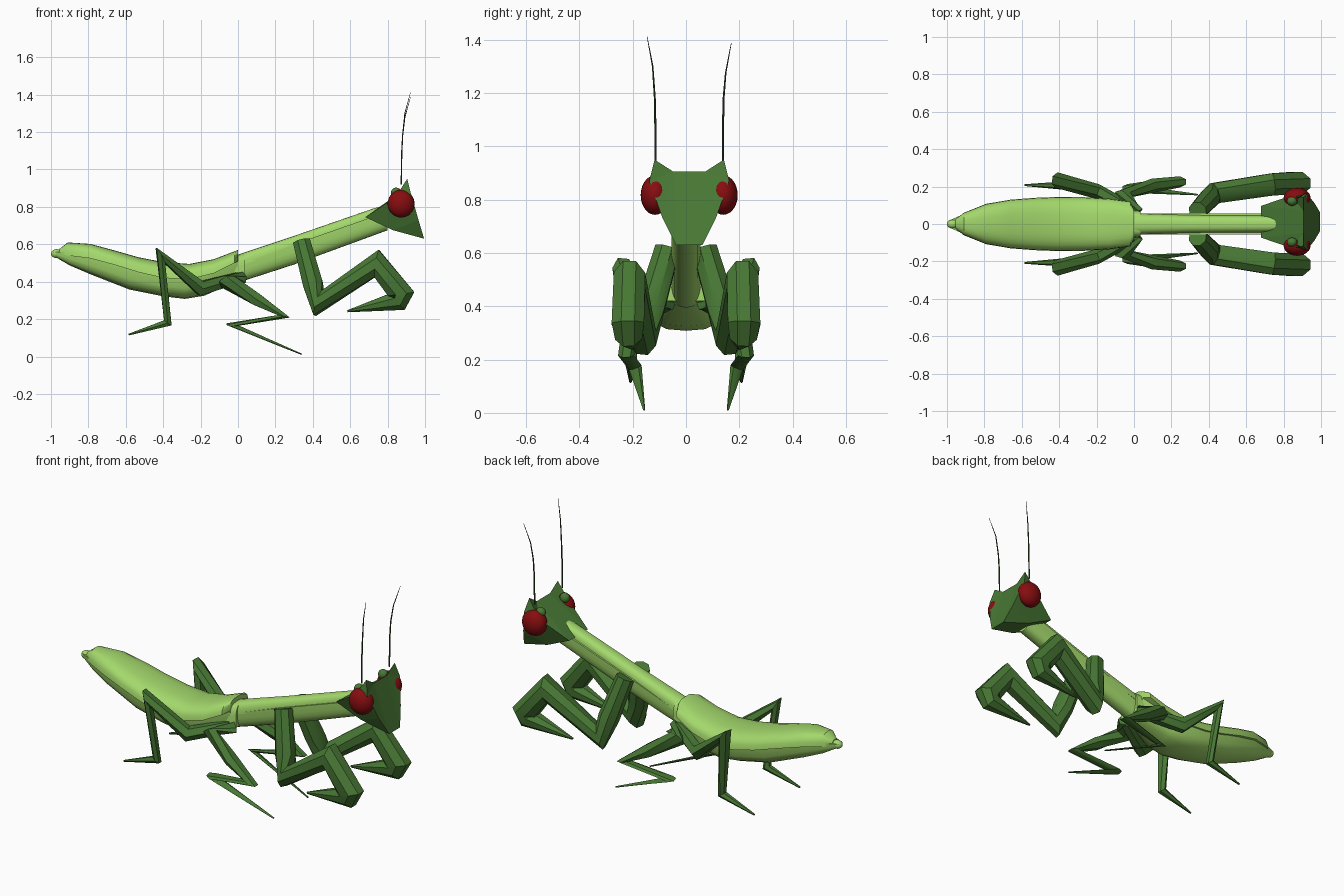
import bpy, bmesh, math
from mathutils import Vector

if "Cube" in bpy.data.objects:
    bpy.data.objects.remove(bpy.data.objects["Cube"])


def material(name, rgb):
    m = bpy.data.materials.new(name)
    m.diffuse_color = (*rgb, 1)
    m.use_nodes = True
    m.node_tree.nodes["Principled BSDF"].inputs["Base Color"].default_value = m.diffuse_color
    return m


LIGHT = material("light_green", (0.37, 0.69, 0.15))
DARK = material("dark_green", (0.065, 0.19, 0.035))
RED = material("eye_red", (0.24, 0.004, 0.005))
FEELER = material("feeler_green", (0.03, 0.07, 0.02))


def finish(name, bm, mat, angle=35):
    bmesh.ops.recalc_face_normals(bm, faces=bm.faces)
    me = bpy.data.meshes.new(name)
    bm.to_mesh(me)
    bm.free()
    me.materials.append(mat)
    ob = bpy.data.objects.new(name, me)
    bpy.context.collection.objects.link(ob)
    bpy.ops.object.select_all(action='DESELECT')
    bpy.context.view_layer.objects.active = ob
    ob.select_set(True)
    if angle:
        bpy.ops.object.shade_smooth_by_angle(angle=math.radians(angle))
    return ob


def loft(name, rings, mat, angle=35):
    bm = bmesh.new()
    vs = [[bm.verts.new(p) for p in r] for r in rings]
    n = len(vs[0])
    for a, b in zip(vs, vs[1:]):
        for i in range(n):
            j = (i + 1) % n
            bm.faces.new((a[i], a[j], b[j], b[i]))
    bm.faces.new(vs[0])
    bm.faces.new(vs[-1])
    return finish(name, bm, mat, angle)


def dome(name, stations, mat, power=0.75, n=12, angle=35):
    """Half-round shell along x; stations are (x, half width, edge z, peak z)."""
    rings = []
    for x, w, ze, zp in stations:
        ring = []
        for i in range(n + 1):
            a = math.pi * i / n
            c, s = math.cos(a), max(math.sin(a), 0)
            ring.append((x, w * math.copysign(abs(c) ** power, c),
                         ze + (zp - ze) * s ** power))
        rings.append(ring)
    return loft(name, rings, mat, angle)


def tube(name, pts, mat, side=1, sides=8, cap=1.25):
    """Mitred limb; points are (x, y, z, radius)."""
    P = [Vector((p[0], p[1] * side, p[2])) for p in pts]
    rings = []
    for i, p in enumerate(P):
        d1 = (p - P[max(i - 1, 0)]).normalized()
        d2 = (P[min(i + 1, len(P) - 1)] - p).normalized()
        t = (d1 + d2).normalized()
        ref = d2 if i == 0 else d1
        stretch = min(cap, 1 / max(abs(t.dot(ref)), 0.1))
        v = Vector((0, 1, 0))
        v = (v - t * v.dot(t)).normalized()
        u = v.cross(t)
        r = pts[i][3]
        rings.append([p + u * (math.cos(a) * r * stretch) + v * (math.sin(a) * r)
                      for a in [math.tau * (k + 0.5) / sides for k in range(sides)]])
    return loft(name, rings, mat, 40)


def ball(name, loc, scale, mat):
    bm = bmesh.new()
    bmesh.ops.create_uvsphere(bm, u_segments=24, v_segments=14, radius=1)
    for v in bm.verts:
        v.co = Vector(a * b for a, b in zip(v.co, scale)) + Vector(loc)
    return finish(name, bm, mat, 60)


# Folded wings and the abdomen hanging below them
dome("wings", [(-0.955, 0.025, 0.545, 0.575), (-0.91, 0.06, 0.54, 0.61),
               (-0.79, 0.108, 0.525, 0.602), (-0.66, 0.13, 0.49, 0.567),
               (-0.53, 0.14, 0.45, 0.53), (-0.40, 0.145, 0.42, 0.505),
               (-0.26, 0.143, 0.412, 0.495), (-0.13, 0.135, 0.445, 0.52),
               (-0.02, 0.12, 0.50, 0.562), (0.0, 0.08, 0.51, 0.57)], LIGHT)
dome("abdomen", [(-0.99, 0.018, 0.56, 0.54), (-0.90, 0.058, 0.56, 0.487),
                 (-0.79, 0.095, 0.545, 0.44), (-0.58, 0.125, 0.48, 0.358),
                 (-0.40, 0.135, 0.44, 0.322), (-0.285, 0.135, 0.43, 0.308),
                 (-0.18, 0.13, 0.45, 0.325), (0.0, 0.075, 0.52, 0.405)],
     LIGHT, power=0.65, n=8, angle=30)
ball("tail_tip", (-0.97, 0, 0.55), (0.03, 0.025, 0.024), LIGHT)

# Long thorax with a back plate and a collar
dome("thorax", [(0.0, 0.055, 0.49, 0.395), (0.3, 0.055, 0.60, 0.492),
                (0.80, 0.055, 0.775, 0.675)], LIGHT)
dome("back_plate", [(0.0, 0.058, 0.482, 0.545), (0.3, 0.048, 0.585, 0.645),
                    (0.72, 0.045, 0.735, 0.79), (0.79, 0.035, 0.765, 0.81)], LIGHT)
dome("collar", [(-0.02, 0.078, 0.41, 0.54), (0.035, 0.07, 0.42, 0.55)], LIGHT, power=0.5)

# Wedge-shaped head: half outline mirrored across its centre
HY = 0.012
half = [(0.905, 0.06, 0.905), (0.905, 0.13, 0.95), (0.925, 0.15, 0.87),
        (0.965, 0.10, 0.73), (0.995, 0.05, 0.63),
        (0.68, 0.085, 0.745), (0.83, 0.07, 0.675), (0.84, 0.14, 0.85)]
bm = bmesh.new()
L, R = ([bm.verts.new((x, HY + s * y, z)) for x, y, z in half] for s in (1, -1))
for h in (L, R):
    for f in [(0, 1, 2), (0, 2, 3), (0, 3, 4), (0, 5, 7), (0, 7, 1),
              (1, 7, 2), (7, 5, 6), (7, 6, 3), (7, 3, 2), (6, 4, 3)]:
        bm.faces.new([h[i] for i in f])
for a, b in [(0, 4), (4, 6), (6, 5), (5, 0)]:
    bm.faces.new((L[a], L[b], R[b], R[a]))
finish("head", bm, DARK, 0)

for s, tag in ((1, "left"), (-1, "right")):
    # Eyes, small bumps behind them and feelers
    ball(f"{tag}_eye", (0.872, HY + s * 0.128, 0.817), (0.072, 0.054, 0.074), RED)
    ball(f"{tag}_feeler_socket", (0.845, HY + s * 0.11, 0.875), (0.028, 0.025, 0.028), DARK)
    drop = 0.012 * (1 + s)
    tube(f"{tag}_feeler", [(0.873, 0.127 + s * HY, 0.92, 0.004),
                           (0.875, 0.127 + s * HY, 1.08, 0.004),
                           (0.88, 0.129 + s * HY, 1.18, 0.0035),
                           (0.892, 0.137 + s * HY, 1.30 - drop, 0.0028),
                           (0.922, 0.158 + s * HY, 1.412 - drop, 0.001)],
         FEELER, s, 6)
    # Grasping front legs
    tube(f"{tag}_front_leg", [(0.34, 0.07, 0.615, 0.05), (0.40, 0.135, 0.39, 0.058),
                              (0.432, 0.165, 0.285, 0.06), (0.742, 0.212, 0.497, 0.064),
                              (0.872, 0.218, 0.335, 0.066), (0.855, 0.215, 0.295, 0.055),
                              (0.585, 0.20, 0.242, 0.006)], DARK, s)
    # Middle legs
    tube(f"{tag}_middle_leg", [(0.02, 0.06, 0.42, 0.035), (-0.055, 0.16, 0.40, 0.04),
                               (0.10, 0.205, 0.305, 0.038), (0.245, 0.225, 0.215, 0.03),
                               (-0.035, 0.19, 0.17, 0.025), (0.34, 0.157, 0.012, 0.004)],
         DARK, s, 6)
    # Hind legs
    tube(f"{tag}_hind_leg", [(0.0, 0.07, 0.42, 0.035), (-0.20, 0.175, 0.365, 0.04),
                             (-0.415, 0.235, 0.54, 0.042), (-0.375, 0.205, 0.18, 0.022),
                             (-0.585, 0.208, 0.117, 0.005)], DARK, s, 6)
